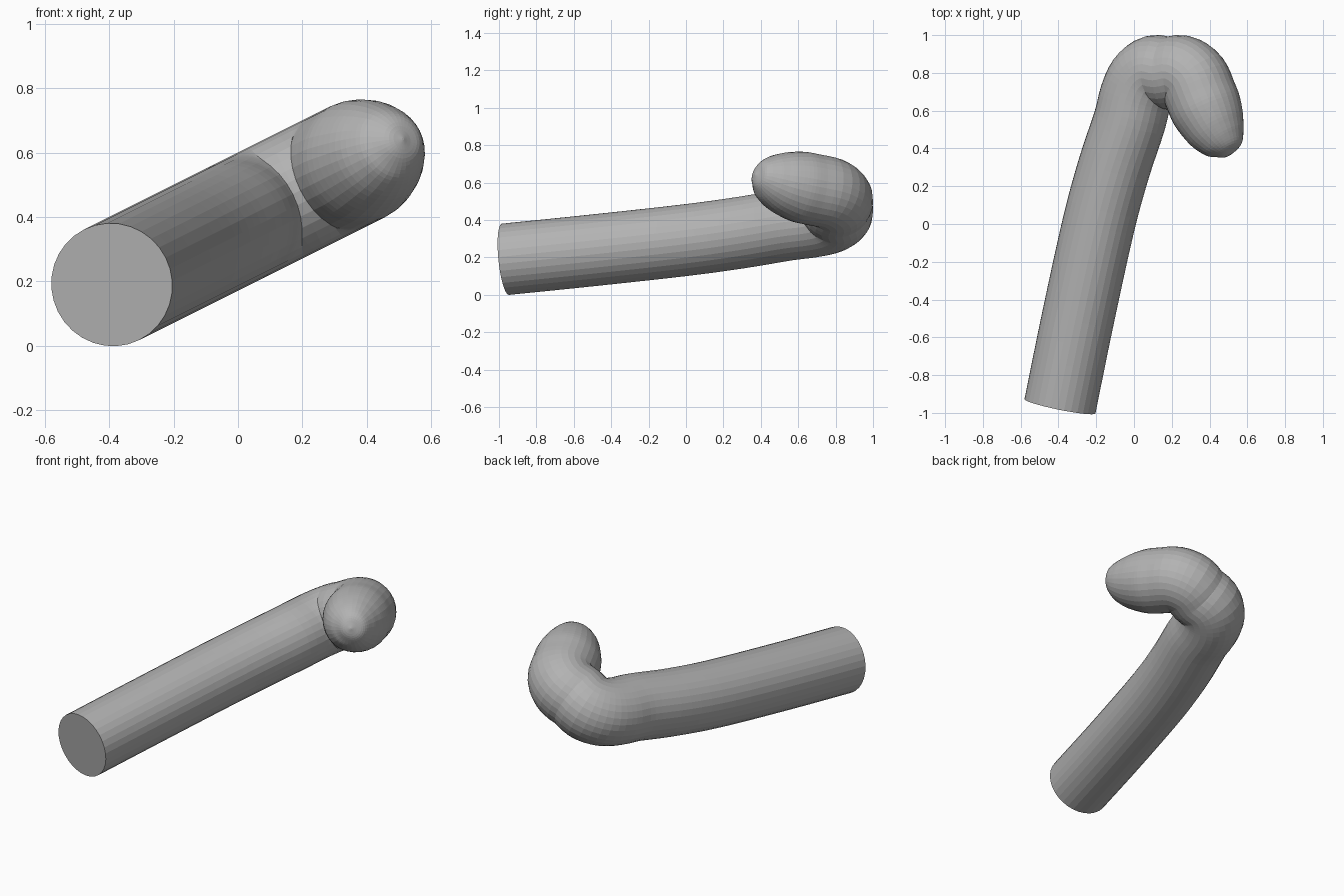
import bpy, bmesh, math
from mathutils import Vector

if "Cube" in bpy.data.objects:
    bpy.data.objects.remove(bpy.data.objects["Cube"])

# Hook path: x, y, radius (z follows from the tilted plane the hook lies in)
R = 0.192
path = [(-0.392, -0.965, R), (-0.297, -0.5, R), (-0.187, 0.0, R), (-0.105, 0.3, R),
        (-0.025, 0.54, R), (0.008, 0.67, R), (0.048, 0.76, R), (0.11, 0.808, R),
        (0.18, 0.798, R), (0.25, 0.808, R), (0.315, 0.765, R), (0.353, 0.68, R),
        (0.387, 0.6, 0.189), (0.43, 0.51, 0.165), (0.465, 0.45, 0.134),
        (0.49, 0.41, 0.1), (0.505, 0.382, 0.058), (0.513, 0.37, 0.004)]
pts = [Vector(p) for p in path]
pts = [2 * pts[0] - pts[1]] + pts + [2 * pts[-1] - pts[-2]]


def spline(a, b, c, d, t):
    return 0.5 * (2 * b + (c - a) * t + (2 * a - 5 * b + 4 * c - d) * t * t
                  + (3 * b - a - 3 * c + d) * t ** 3)


samples = []
for i in range(1, len(pts) - 2):
    samples += [spline(*pts[i - 1:i + 3], k / 4) for k in range(4)]
samples.append(pts[-2])
centres = [Vector((s.x, s.y, 0.19 + (s.x + 0.392) * 0.5)) for s in samples]
up = Vector((-0.5, 0, 1)).normalized()

# Tube rings swept along the path, tapering into the rounded tip
SIDES = 32
bm = bmesh.new()
rings = []
for i, c in enumerate(centres):
    tan = centres[min(i + 1, len(centres) - 1)] - centres[max(i - 1, 0)]
    side = tan.cross(up).normalized()
    r = max(samples[i].z, 0.003)
    rings.append([bm.verts.new(c + r * (math.cos(a) * side + math.sin(a) * up))
                  for a in (2 * math.pi * k / SIDES for k in range(SIDES))])
for a, b in zip(rings, rings[1:]):
    for k in range(SIDES):
        n = (k + 1) % SIDES
        bm.faces.new((a[k], a[n], b[n], b[k]))
bm.faces.new(rings[0][::-1])
bm.faces.new(rings[-1])
bmesh.ops.recalc_face_normals(bm, faces=bm.faces)
mesh = bpy.data.meshes.new("hooked_tube")
bm.to_mesh(mesh)
bm.free()

grey = bpy.data.materials.new("mid grey")
grey.diffuse_color = (0.45, 0.45, 0.45, 1)
grey.use_nodes = True
grey.node_tree.nodes["Principled BSDF"].inputs["Base Color"].default_value = grey.diffuse_color
mesh.materials.append(grey)
tube = bpy.data.objects.new("hooked_tube", mesh)
bpy.context.collection.objects.link(tube)
